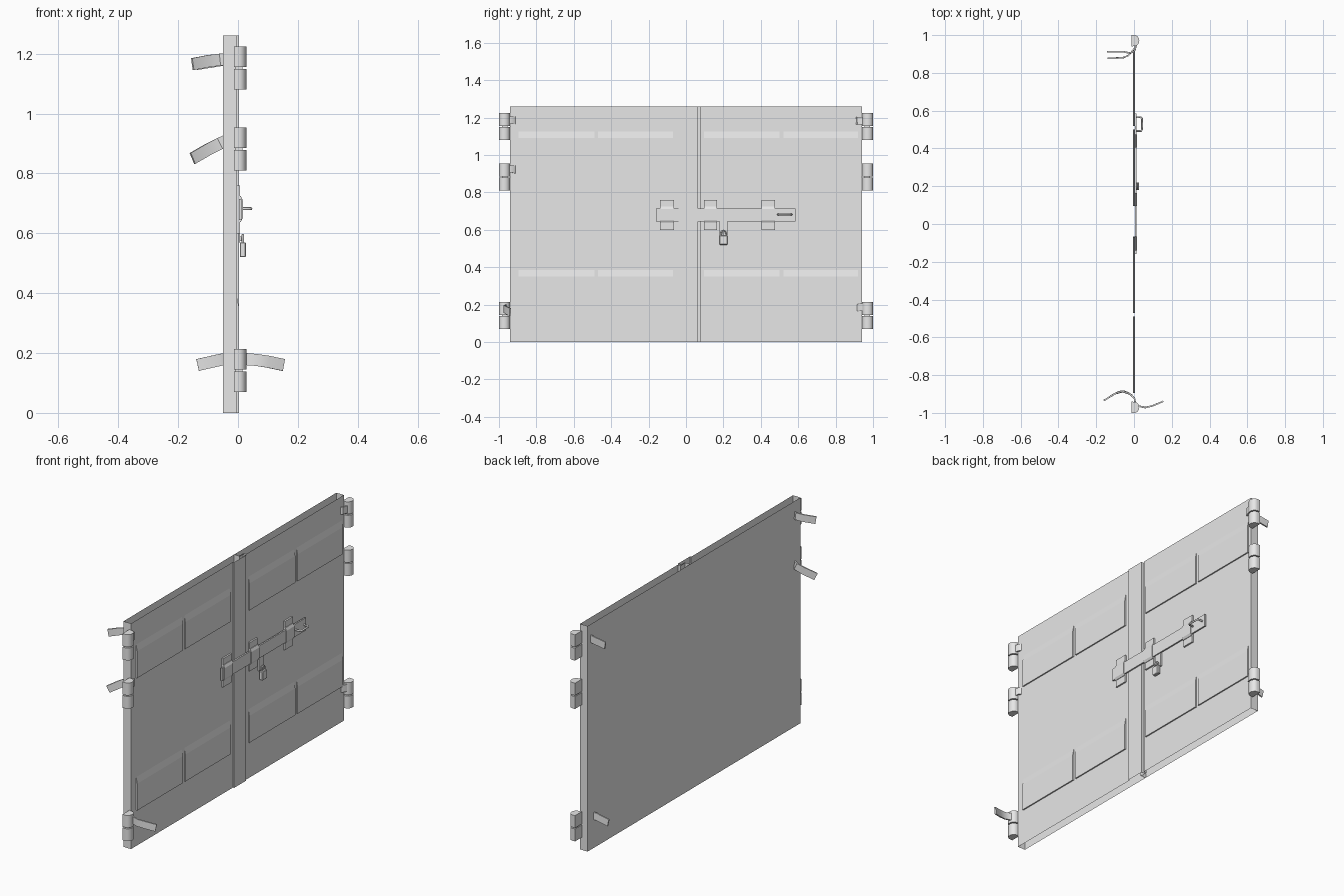
import bpy, bmesh, math
from mathutils import Vector

if "Cube" in bpy.data.objects:
    bpy.data.objects.remove(bpy.data.objects["Cube"])

steel = bpy.data.materials.new("grey_steel")
steel.use_nodes = True
GREY = (0.8, 0.8, 0.8, 1)
steel.diffuse_color = GREY
steel.node_tree.nodes["Principled BSDF"].inputs["Base Color"].default_value = GREY


def finish(name, bm, smooth=False):
    mesh = bpy.data.meshes.new(name)
    bm.to_mesh(mesh)
    bm.free()
    mesh.materials.append(steel)
    ob = bpy.data.objects.new(name, mesh)
    bpy.context.collection.objects.link(ob)
    if smooth:
        bpy.ops.object.select_all(action='DESELECT')
        ob.select_set(True)
        bpy.context.view_layer.objects.active = ob
        bpy.ops.object.shade_smooth_by_angle(angle=math.radians(35))
    return ob


def prism(bm, loop, axis, lo, hi, caps=True):
    """Extrude a closed 2D loop along an axis (0 = x, 1 = y, 2 = z)."""
    def ring(h):
        out = []
        for a, b in loop:
            p = [a, b]
            p.insert(axis, h)
            out.append(bm.verts.new(p))
        return out
    r0, r1 = ring(lo), ring(hi)
    n = len(loop)
    for i in range(n):
        j = (i + 1) % n
        bm.faces.new((r0[i], r0[j], r1[j], r1[i]))
    if caps:
        bm.faces.new(r0[::-1])
        bm.faces.new(r1)
    bmesh.ops.recalc_face_normals(bm, faces=bm.faces)


def box(bm, x, y, z):
    prism(bm, [(x[0], y[0]), (x[1], y[0]), (x[1], y[1]), (x[0], y[1])], 2, *z)


HEIGHT, BACK, SKIN, RAISED, EDGE = 1.26, -0.05, -0.003, 0.004, 0.94

# Two hollow door leaves, open at top and bottom; the first carries the overlap strip
leaves = {
    "right_leaf": [(BACK, -EDGE), (SKIN, -EDGE), (SKIN, -0.04), (RAISED, -0.04),
                   (RAISED, 0.065), (-0.015, 0.065), (-0.015, 0.034), (BACK, 0.034)],
    "left_leaf": [(BACK, EDGE), (SKIN, EDGE), (SKIN, 0.077), (-0.02, 0.077),
                  (-0.02, 0.038), (BACK, 0.038)],
}
for name, loop in leaves.items():
    bm = bmesh.new()
    prism(bm, loop, 2, 0, HEIGHT, caps=False)
    finish(name, bm)

# Pressed panels: sloped top, square bottom ledge
bm = bmesh.new()
for bottom in (0.2, 0.94):
    for y0, y1 in ((-0.895, -0.49), (-0.47, -0.07), (0.095, 0.5), (0.52, 0.92)):
        prism(bm, [(SKIN - 0.001, bottom), (RAISED, bottom), (RAISED, bottom + 0.15),
                   (SKIN - 0.001, bottom + 0.19)], 1, y0, y1)
finish("pressed_panels", bm)

# Hinge barrels: two half-round knuckles on a pin
bm = bmesh.new()
for side, levels in ((-1, (0.07, 0.81, 1.08)), (1, (0.07, 0.81, 1.08))):
    for z in levels:
        arc = [(0.002 + 0.026 * math.cos(t), side * (0.971 + 0.029 * math.sin(t)))
               for t in (math.pi * (i / 12 - 0.5) for i in range(13))]
        loop = [(-0.014, side * EDGE)] + arc + [(-0.014, side * 1.0)]
        prism(bm, loop, 2, z, z + 0.069)
        prism(bm, loop, 2, z + 0.075, z + 0.144)
        box(bm, (-0.01, 0.015), sorted((side * 0.955, side * 0.985)), (z + 0.06, z + 0.08))
finish("hinge_barrels", bm, True)


def strap(name, path, zs, h=0.04, t=0.008):
    """Bent flat strip through (x, y) points at heights zs."""
    bm = bmesh.new()
    pts = [Vector((x, y, z)) for (x, y), z in zip(path, zs)]
    prev = None
    for i, p in enumerate(pts):
        d = (pts[min(i + 1, len(pts) - 1)] - pts[max(i - 1, 0)]).normalized()
        side = Vector((-d.y, d.x, 0)).normalized()
        up = d.cross(side)
        ring = [bm.verts.new(p + side * a * t / 2 + up * b * h / 2)
                for a, b in ((-1, -1), (1, -1), (1, 1), (-1, 1))]
        if prev:
            for k in range(4):
                m = (k + 1) % 4
                bm.faces.new((prev[k], prev[m], ring[m], ring[k]))
        else:
            bm.faces.new(ring)
        prev = ring
    bm.faces.new(prev)
    bmesh.ops.recalc_face_normals(bm, faces=bm.faces)
    finish(name, bm, True)


# Wall straps anchored on the hinges
right_path = [(0.006, -0.945), (0.003, -0.925), (-0.02, -0.9), (-0.06, -0.885), (-0.1, -0.897), (-0.152, -0.93)]
upper_left = [(0.012, 0.945), (0.004, 0.918), (-0.02, 0.905), (-0.06, 0.912), (-0.14, 0.912)]
lower_left = [(0.01, 0.945), (-0.004, 0.92), (-0.03, 0.892), (-0.06, 0.88), (-0.135, 0.877)]
front_path = [(0.0, -0.945), (0.02, -0.962), (0.06, -0.972), (0.1, -0.962), (0.152, -0.94)]
strap("upper_right_strap", right_path, (1.185, 1.185, 1.184, 1.18, 1.175, 1.165))
strap("middle_right_strap", right_path, (0.925, 0.925, 0.918, 0.9, 0.88, 0.85))
strap("upper_left_strap", upper_left, (1.183, 1.183, 1.182, 1.178, 1.165))
strap("lower_left_strap", lower_left, (0.185, 0.185, 0.182, 0.177, 0.16))
strap("front_strap", front_path, (0.18, 0.18, 0.177, 0.171, 0.16))

# Sliding bolt with its guides
bm = bmesh.new()
box(bm, (RAISED, 0.012), (-0.16, 0.585), (0.645, 0.715))
finish("sliding_bolt", bm)
bm = bmesh.new()
for y0, y1 in ((-0.14, -0.065), (0.095, 0.165), (0.405, 0.475)):
    box(bm, (SKIN - 0.001, RAISED + 0.002), (y0, y1), (0.6, 0.76))
    prism(bm, [(0.0, 0.638), (0.009, 0.638), (0.016, 0.65), (0.016, 0.71), (0.009, 0.725), (0.0, 0.725)],
          1, y0, y1)
finish("bolt_guides", bm)


def rod(name, points, radius):
    curve = bpy.data.curves.new(name, 'CURVE')
    curve.dimensions = '3D'
    curve.bevel_depth = radius
    curve.bevel_resolution = 2
    curve.use_fill_caps = True
    spline = curve.splines.new('POLY')
    spline.points.add(len(points) - 1)
    for sp, p in zip(spline.points, points):
        sp.co = (*p, 1)
    curve.materials.append(steel)
    bpy.context.collection.objects.link(bpy.data.objects.new(name, curve))


# Pull handle on the bolt
rod("pull_handle", [(0.01, 0.492, 0.682), (0.036, 0.492, 0.682), (0.043, 0.5, 0.682),
                    (0.043, 0.557, 0.682), (0.036, 0.565, 0.682), (0.01, 0.565, 0.682)], 0.005)

# Hasp and padlock below the bolt
bm = bmesh.new()
box(bm, (SKIN, 0.006), (0.178, 0.222), (0.57, 0.65))
finish("hasp_plate", bm)
bm = bmesh.new()
box(bm, (0.006, 0.026), (0.179, 0.221), (0.52, 0.57))
bmesh.ops.bevel(bm, geom=bm.edges[:], offset=0.003, segments=1, affect='EDGES')
finish("padlock_body", bm)
shackle = [(0.016, 0.186, 0.565)]
shackle += [(0.016, 0.2 - 0.014 * math.cos(a), 0.58 + 0.014 * math.sin(a))
            for a in (math.pi * i / 8 for i in range(9))]
rod("padlock_shackle", shackle + [(0.016, 0.214, 0.565)], 0.004)
bm = bmesh.new()
box(bm, (0.004, 0.02), (0.196, 0.204), (0.575, 0.59))
finish("hasp_staple", bm)
